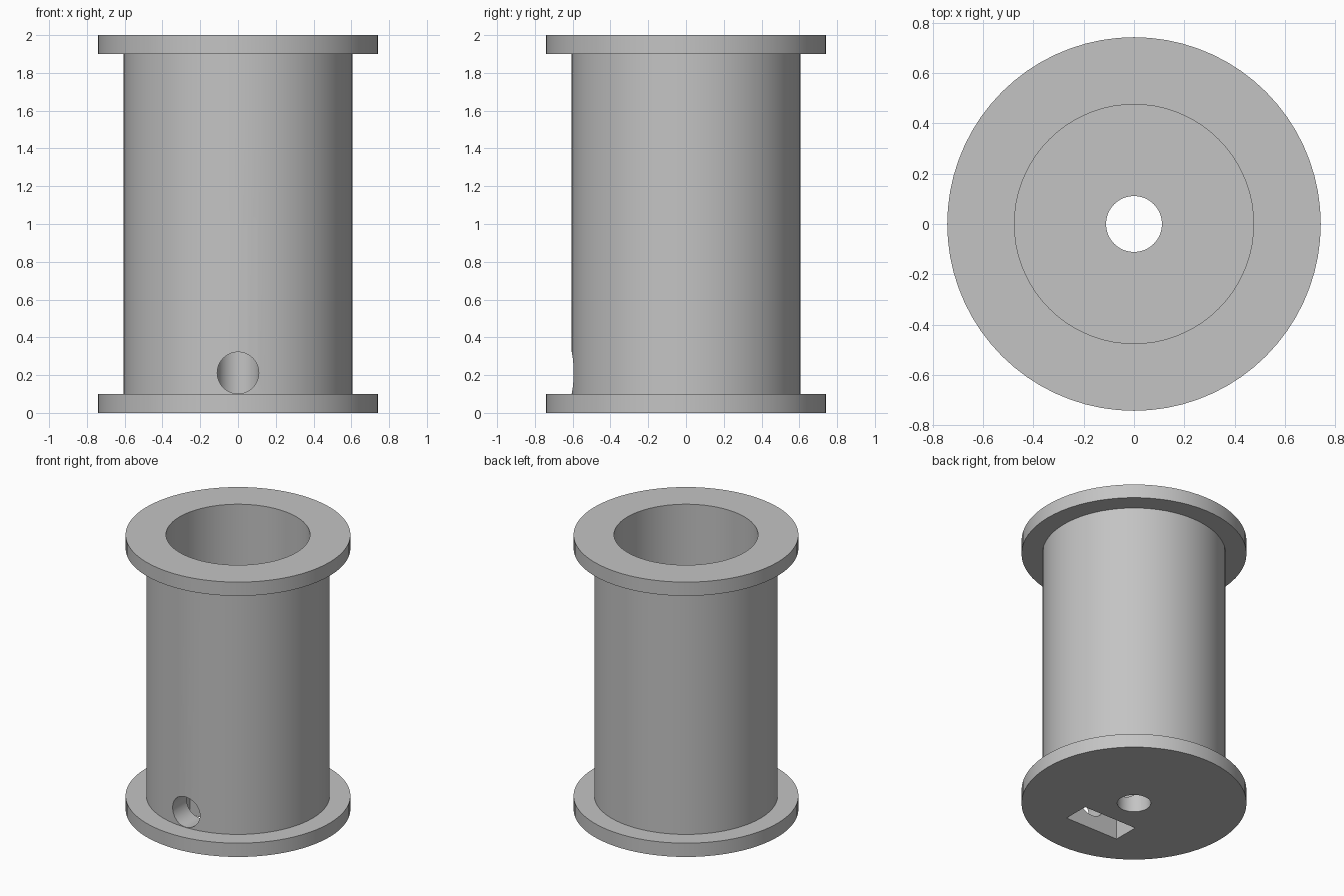
import bpy, bmesh, math
from mathutils import Matrix, Vector

cube = bpy.data.objects.get("Cube")
if cube:
    bpy.data.objects.remove(cube, do_unlink=True)

SEGMENTS = 72
FLANGE_R, BARREL_R, CUP_R, BORE_R = 0.742, 0.605, 0.475, 0.111
HEIGHT, FLANGE_H, HUB_H = 2.0, 0.1, 0.5
SCREW_R, SCREW_Z = 0.11, 0.212

grey = bpy.data.materials.new("plain grey")
grey.use_nodes = True
colour = (0.55, 0.55, 0.55, 1)
grey.diffuse_color = colour
grey.node_tree.nodes["Principled BSDF"].inputs["Base Color"].default_value = colour


def add_object(name, bm):
    bmesh.ops.recalc_face_normals(bm, faces=bm.faces)
    mesh = bpy.data.meshes.new(name)
    bm.to_mesh(mesh)
    bm.free()
    mesh.materials.append(grey)
    obj = bpy.data.objects.new(name, mesh)
    bpy.context.collection.objects.link(obj)
    return obj


def cut(target, cutter):
    cutter.hide_render = True
    cutter.hide_set(True)
    mod = target.modifiers.new(cutter.name, "BOOLEAN")
    mod.operation = "DIFFERENCE"
    mod.solver = "EXACT"
    mod.object = cutter


# Spool: closed section revolved around z, with flanges, cup and shaft bore
section = [(BORE_R, 0), (FLANGE_R, 0), (FLANGE_R, FLANGE_H), (BARREL_R, FLANGE_H),
           (BARREL_R, HEIGHT - FLANGE_H), (FLANGE_R, HEIGHT - FLANGE_H),
           (FLANGE_R, HEIGHT), (CUP_R, HEIGHT), (CUP_R, HUB_H), (BORE_R, HUB_H)]
bm = bmesh.new()
verts = [bm.verts.new((r, 0, z)) for r, z in section]
edges = [bm.edges.new((verts[i - 1], v)) for i, v in enumerate(verts)]
bmesh.ops.spin(bm, geom=verts + edges, cent=(0, 0, 0), axis=(0, 0, 1),
               angle=math.tau, steps=SEGMENTS, use_merge=True)
bmesh.ops.remove_doubles(bm, verts=bm.verts, dist=1e-5)
spool = add_object("spool", bm)

# Set screw hole from the front into the shaft bore
bm = bmesh.new()
bmesh.ops.create_cone(bm, cap_ends=True, segments=48, radius1=SCREW_R, radius2=SCREW_R,
                      depth=0.8, matrix=Matrix.Translation((0, -0.4, SCREW_Z))
                      @ Matrix.Rotation(math.pi / 2, 4, "X"))
cut(spool, add_object("screw_hole_cutter", bm))

# Nut slot opening through the underside
bm = bmesh.new()
bmesh.ops.create_cube(bm, size=1, matrix=Matrix.Translation((0, -0.34, 0.16))
                      @ Matrix.Diagonal(Vector((0.43, 0.19, 0.52, 1))))
cut(spool, add_object("nut_slot_cutter", bm))

# Apply the cuts, then shade smooth with sharp rims
bpy.ops.object.select_all(action="DESELECT")
bpy.context.view_layer.objects.active = spool
spool.select_set(True)
for mod in list(spool.modifiers):
    bpy.ops.object.modifier_apply(modifier=mod.name)
bpy.ops.object.shade_smooth_by_angle(angle=math.radians(30))
